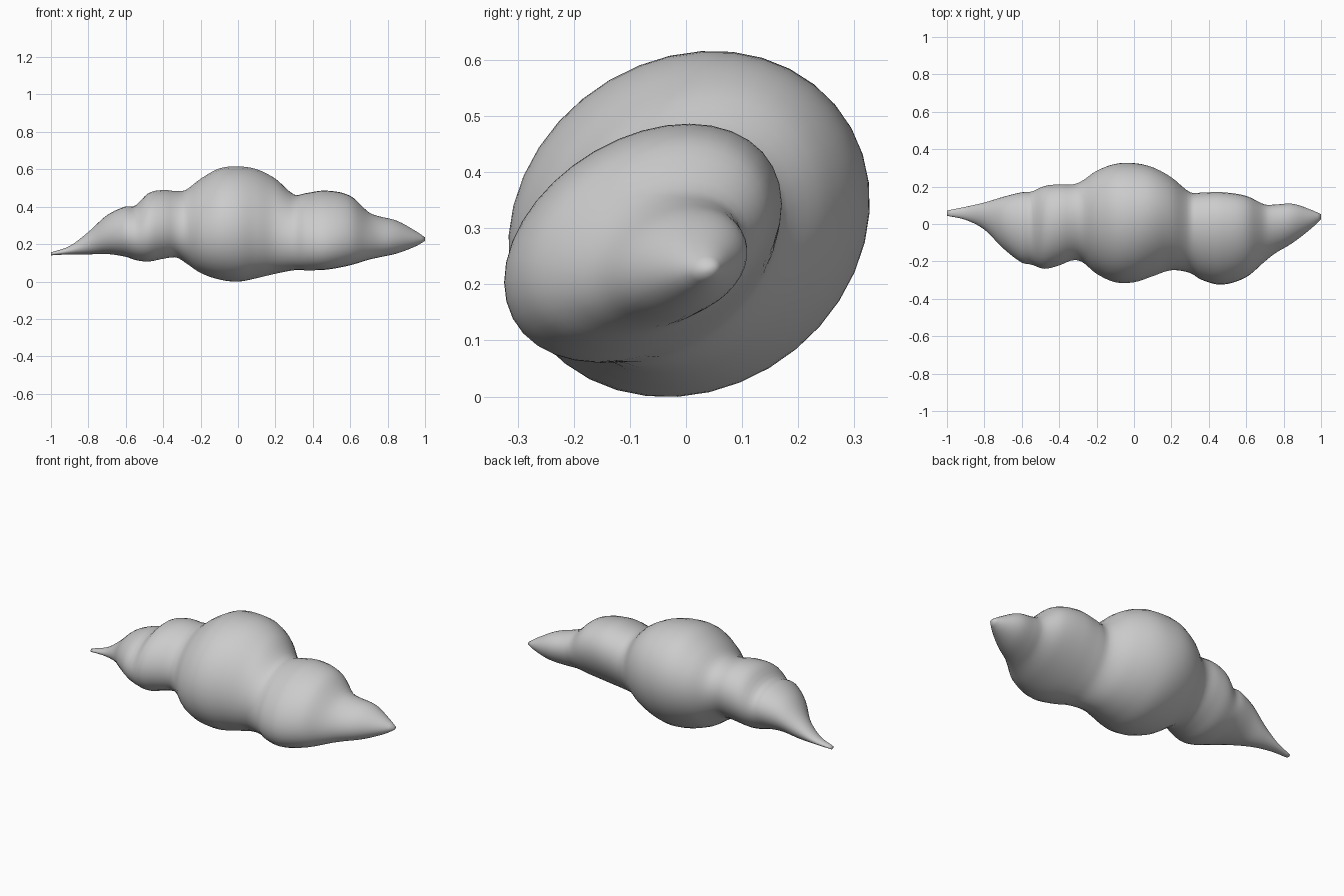
import bpy, bmesh, math

if "Cube" in bpy.data.objects:
    bpy.data.objects.remove(bpy.data.objects["Cube"])

# stations along the body: x, y min, y max, z min, z max
STATIONS = [
    (-1.00, .044, .072, .140, .156), (-.90, .022, .092, .145, .190),
    (-.80, -.030, .115, .145, .265), (-.70, -.130, .145, .147, .355),
    (-.60, -.207, .170, .132, .402), (-.55, -.217, .173, .115, .405),
    (-.48, -.240, .203, .106, .472), (-.40, -.222, .213, .121, .490),
    (-.33, -.195, .212, .128, .484), (-.28, -.202, .230, .099, .490),
    (-.20, -.267, .285, .045, .550), (-.10, -.312, .322, .010, .605),
    (0.00, -.312, .326, -.001, .616), (.10, -.280, .304, .017, .601),
    (.20, -.248, .250, .041, .550), (.30, -.262, .170, .060, .465),
    (.36, -.298, .168, .060, .472), (.47, -.324, .170, .063, .486),
    (.60, -.284, .150, .087, .458), (.70, -.200, .104, .117, .370),
    (.75, -.160, .104, .128, .350), (.85, -.100, .108, .150, .325),
    (.95, -.022, .075, .188, .270), (1.00, .026, .052, .217, .236),
]
# slant of the oval section towards +y +z: x, amount
SLANT = [(-1, .05), (-.5, .15), (-.28, .17), (0, .13), (.2, .2), (.47, .33), (.8, .22), (1, .1)]
SIDES, STEPS = 36, 100


def sample(table, x):
    """Smooth interpolation of a table keyed by its first column."""
    n = len(table)
    i = max(k for k in range(n - 1) if table[k][0] <= x + 1e-9)
    a, b = table[i], table[i + 1]
    p, q = table[max(i - 1, 0)], table[min(i + 2, n - 1)]
    h = b[0] - a[0]
    t = (x - a[0]) / h
    out = []
    for c in range(1, len(a)):
        m0 = (b[c] - p[c]) / (b[0] - p[0]) * h
        m1 = (q[c] - a[c]) / (q[0] - a[0]) * h
        out.append((2*t**3 - 3*t**2 + 1) * a[c] + (t**3 - 2*t**2 + t) * m0
                   + (3*t**2 - 2*t**3) * b[c] + (t**3 - t**2) * m1)
    return out


# lobed, pointed body lofted from slanted ovals
bm = bmesh.new()
rings = []
for s in range(STEPS + 1):
    x = -1 + 2 * s / STEPS
    y0, y1, z0, z1 = sample(STATIONS, x)
    lean = math.asin(sample(SLANT, x)[0])
    ring = []
    for k in range(SIDES):
        a = 2 * math.pi * k / SIDES
        y = (y0 + y1) / 2 + (y1 - y0) / 2 * math.cos(a - lean / 2)
        z = (z0 + z1) / 2 + (z1 - z0) / 2 * math.sin(a + lean / 2)
        ring.append(bm.verts.new((x, y, z)))
    rings.append(ring)
for r0, r1 in zip(rings, rings[1:]):
    for k in range(SIDES):
        j = (k + 1) % SIDES
        bm.faces.new((r0[k], r0[j], r1[j], r1[k]))
bm.faces.new(rings[0])
bm.faces.new(rings[-1])
bmesh.ops.recalc_face_normals(bm, faces=bm.faces)
for f in bm.faces:
    f.smooth = True
mesh = bpy.data.meshes.new("lobed_body")
bm.to_mesh(mesh)
bm.free()
body = bpy.data.objects.new("lobed_body", mesh)
bpy.context.collection.objects.link(body)
